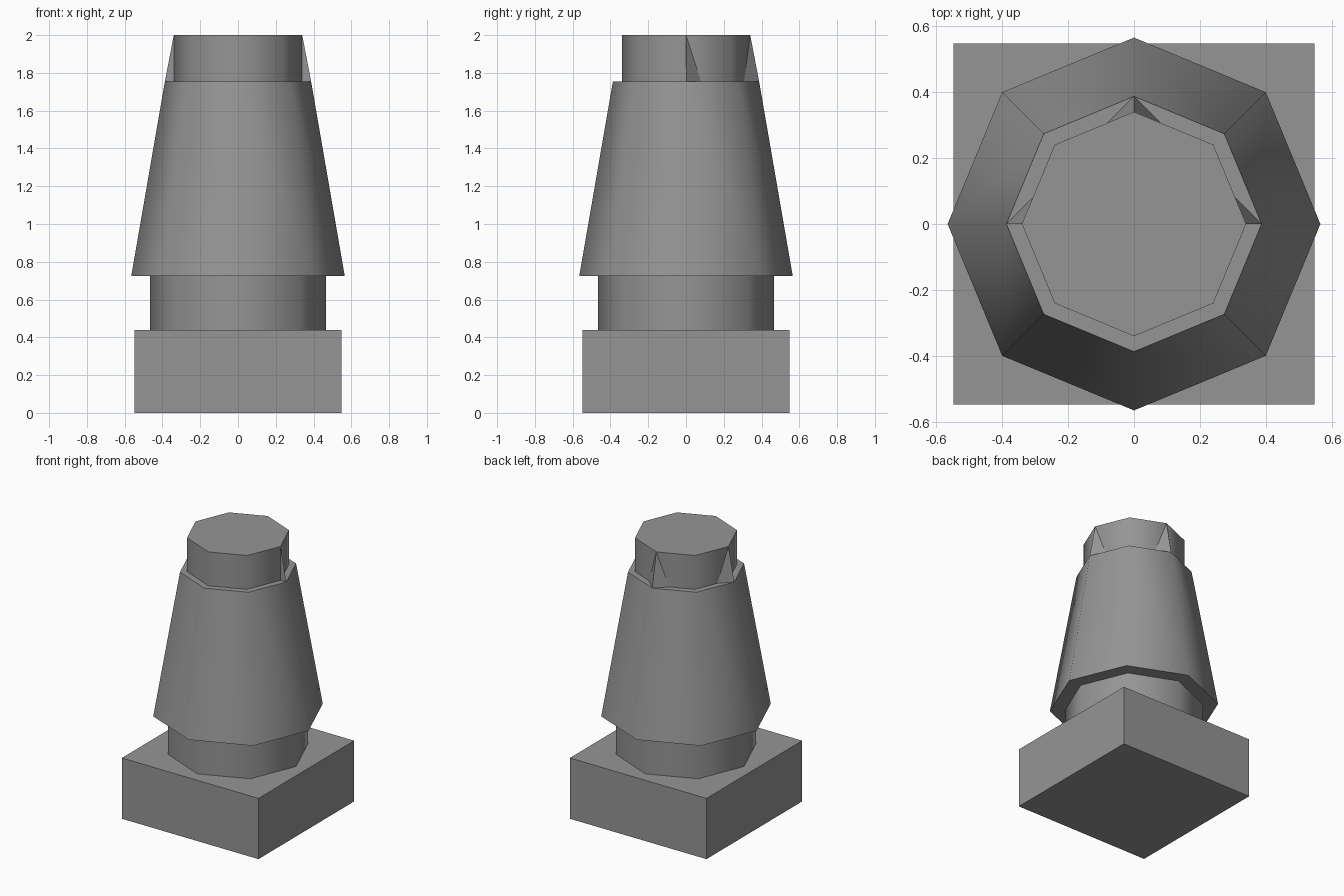
import bpy
import math

cube = bpy.data.objects.get("Cube")
if cube:
    bpy.data.objects.remove(cube, do_unlink=True)

GREY = (0.3, 0.3, 0.3, 1.0)
grey = bpy.data.materials.new("plain grey")
grey.use_nodes = True
grey.diffuse_color = GREY
grey.node_tree.nodes["Principled BSDF"].inputs["Base Color"].default_value = GREY


def octagon(name, r_bottom, r_top, z0, z1):
    """Eight-sided drum with corners on the x and y axes."""
    bpy.ops.mesh.primitive_cone_add(vertices=8, radius1=r_bottom, radius2=r_top,
                                    depth=z1 - z0, location=(0, 0, (z0 + z1) / 2))
    ob = bpy.context.object
    ob.name = name
    ob.data.materials.append(grey)
    bpy.ops.object.shade_smooth_by_angle(angle=math.radians(50))


# Square plinth
bpy.ops.mesh.primitive_cube_add(size=1, location=(0, 0, 0.22))
plinth = bpy.context.object
plinth.name = "square_plinth"
plinth.scale = (1.095, 1.095, 0.44)
plinth.data.materials.append(grey)

# Octagonal stack
LEDGE, TOP = 1.755, 2.0
R_NECK, R_LEDGE = 0.34, 0.387
octagon("lower_collar", 0.465, 0.465, 0.44, 0.725)
octagon("tapered_body", 0.565, R_LEDGE, 0.725, LEDGE)
octagon("top_neck", R_NECK, R_NECK, LEDGE, TOP)


def fin(name, angle, left, right):
    """Sloping wedge against a neck corner; each side spreads along the neck."""
    foot_x = R_NECK - 0.08 * math.tan(math.radians(22.5))
    apex, toe, heel = (R_NECK, 0, TOP), (R_LEDGE, 0, LEDGE), (R_NECK, 0, LEDGE)
    a = (foot_x, -0.08, LEDGE) if right else heel
    b = (foot_x, 0.08, LEDGE) if left else heel
    mesh = bpy.data.meshes.new(name)
    mesh.from_pydata([apex, toe, a, b], [],
                     [(0, 2, 1), (0, 1, 3), (0, 3, 2), (1, 2, 3)])
    mesh.materials.append(grey)
    ob = bpy.data.objects.new(name, mesh)
    ob.rotation_euler.z = math.radians(angle)
    bpy.context.collection.objects.link(ob)


# Fins: a full one behind, and half ones spreading backward on each side
fin("back_fin", 90, True, True)
fin("left_fin", 0, True, False)
fin("right_fin", 180, False, True)
